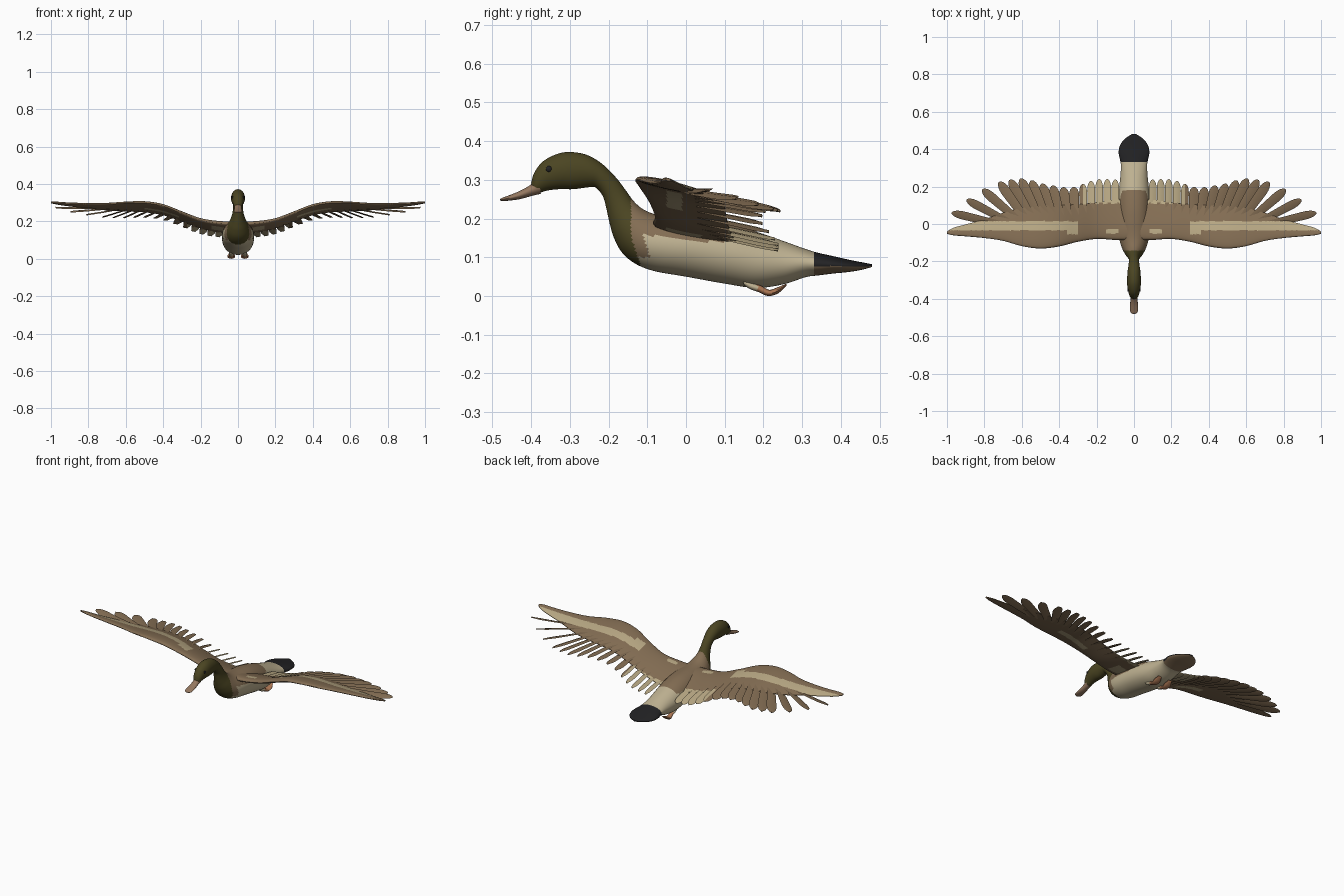
import bpy, bmesh, math

if "Cube" in bpy.data.objects:
    bpy.data.objects.remove(bpy.data.objects["Cube"])

# ---------- colours ----------
def mat(name, hexa):
    lin = [(((int(hexa[i:i + 2], 16) / 255) + 0.055) / 1.055) ** 2.4 for i in (0, 2, 4)]
    m = bpy.data.materials.new(name)
    m.diffuse_color = (*lin, 1)
    m.use_nodes = True
    m.node_tree.nodes["Principled BSDF"].inputs["Base Color"].default_value = m.diffuse_color
    return m

GREEN, CREAM, BROWN, TAN, BLACK, BEAK, FOOT = range(7)
MATS = [mat("olive green", "4B4522"), mat("cream", "BFB292"), mat("brown", "836D53"),
        mat("light tan", "B8A884"), mat("black", "222224"),
        mat("beak brown", "957860"), mat("foot orange", "A87452")]

# ---------- helpers ----------
def curve(rows, x):
    """Smooth interpolation of rows (x, values...) at x."""
    n = len(rows)
    x = min(max(x, rows[0][0]), rows[-1][0])
    i = max(k for k in range(n - 1) if rows[k][0] <= x)
    a, b = rows[i], rows[i + 1]
    p, q = rows[max(i - 1, 0)], rows[min(i + 2, n - 1)]
    d = b[0] - a[0]
    t = (x - a[0]) / d
    out = []
    for k in range(1, len(a)):
        ma = (b[k] - p[k]) / (b[0] - p[0]) * d
        mb = (q[k] - a[k]) / (q[0] - a[0]) * d
        out.append((2*t**3 - 3*t*t + 1) * a[k] + (t**3 - 2*t*t + t) * ma
                   + (3*t*t - 2*t**3) * b[k] + (t**3 - t*t) * mb)
    return out

def skin(name, tubes, rule, mirror=False, angle=50):
    """Bridge the rings of each tube, cap the ends, colour faces by rule(centre, normal)."""
    bm = bmesh.new()
    for rings in tubes:
        vs = [[bm.verts.new(p) for p in ring] for ring in rings]
        n = len(vs[0])
        for r, s in zip(vs, vs[1:]):
            for k in range(n):
                bm.faces.new((r[k], r[(k + 1) % n], s[(k + 1) % n], s[k]))
        bm.faces.new(vs[0][::-1])
        bm.faces.new(vs[-1])
    bmesh.ops.recalc_face_normals(bm, faces=bm.faces)
    bm.normal_update()
    for f in bm.faces:
        f.material_index = rule(f.calc_center_median(), f.normal)
    me = bpy.data.meshes.new(name)
    bm.to_mesh(me)
    bm.free()
    for m in MATS:
        me.materials.append(m)
    ob = bpy.data.objects.new(name, me)
    bpy.context.collection.objects.link(ob)
    bpy.ops.object.select_all(action='DESELECT')
    ob.select_set(True)
    bpy.context.view_layer.objects.active = ob
    bpy.ops.object.shade_smooth_by_angle(angle=math.radians(angle))
    if mirror:
        ob.modifiers.new("mirror", 'MIRROR')
    return ob

def loft(stations, sub=4, sides=32, cx=0):
    """Elliptical rings between top point (y, z) and bottom point (y, z) with a half width."""
    rows = [(i, *s) for i, s in enumerate(stations)]
    rings = []
    for j in range((len(rows) - 1) * sub + 1):
        ty, tz, by, bz, w = curve(rows, j / sub)
        ring = []
        for k in range(sides):
            a = 2 * math.pi * k / sides
            u = (1 + math.cos(a)) / 2
            ring.append((cx + w * math.sin(a), by + (ty - by) * u, bz + (tz - bz) * u))
        rings.append(ring)
    return rings

# ---------- head, neck, body and tail ----------
BODY = [(-.400, .292, -.392, .262, .014), (-.392, .318, -.380, .266, .023),
        (-.370, .347, -.355, .273, .030), (-.335, .366, -.325, .276, .036),
        (-.300, .372, -.290, .276, .037), (-.255, .364, -.250, .281, .034),
        (-.215, .340, -.232, .279, .030), (-.180, .305, -.214, .256, .027),
        (-.155, .272, -.205, .223, .029), (-.135, .245, -.197, .187, .037),
        (-.112, .225, -.186, .150, .050), (-.082, .212, -.165, .112, .064),
        (-.040, .205, -.130, .083, .077), (.020, .201, -.080, .064, .084),
        (.080, .194, .000, .050, .086), (.140, .180, .100, .032, .085),
        (.200, .160, .180, .021, .080), (.260, .139, .250, .030, .073),
        (.310, .121, .310, .049, .070), (.340, .112, .340, .053, .074),
        (.380, .103, .380, .058, .082), (.420, .094, .420, .062, .075),
        (.455, .087, .455, .068, .050), (.480, .082, .480, .075, .012)]

def body_rule(c, n):
    if c.y > .33:
        return BROWN if n.z < -.5 else BLACK
    front = -.142 + max(.15 - c.z, 0) * .35
    if c.y < front:
        return GREEN
    if c.y < front + .032 and c.z > .1:
        return BROWN
    back = c.z > .165 or (n.z > .3 and c.z > .14)
    return BROWN if back and c.y < .18 else CREAM

skin("body", [loft(BODY, sub=10, sides=56)], body_rule)

# ---------- beak and eyes ----------
BILL = [(-.380, .308, -.375, .264, .021), (-.402, .287, -.400, .258, .019),
        (-.430, .271, -.430, .250, .021), (-.460, .259, -.460, .246, .022),
        (-.474, .254, -.474, .245, .017), (-.480, .250, -.480, .247, .007)]
skin("beak", [loft(BILL, sides=20)], lambda c, n: BEAK)

def ball(cx, cy, cz, r, flat):
    rings = []
    for i in range(9):
        a = math.pi * (i + .05) / 8.1
        rings.append([(cx - r * flat * math.cos(a), cy + r * math.sin(a) * math.cos(k * math.pi / 6),
                       cz + r * math.sin(a) * math.sin(k * math.pi / 6)) for k in range(12)])
    return rings

skin("eyes", [ball(.030, -.354, .328, .008, .6)], lambda c, n: BLACK, mirror=True)

# ---------- feet tucked under the tail ----------
LEG = [(.145, .045, .150, .028, .010), (.170, .034, .165, .018, .012), (.195, .026, .188, .010, .012),
       (.215, .016, .212, .000, .017), (.235, .022, .238, .007, .021), (.260, .032, .260, .027, .012)]
skin("feet", [loft(LEG, sides=14, cx=.036)], lambda c, n: CREAM if c.y < .185 else FOOT, mirror=True)

# ---------- wings ----------
# x, leading edge y, trailing edge y, height at y = -0.1, thickness
WING = [(0, -.085, .13, .188, .034), (.1, -.085, .13, .193, .032), (.2, -.080, .115, .211, .028),
        (.3, -.095, .105, .245, .027), (.4, -.120, .100, .278, .027), (.5, -.131, .096, .293, .024),
        (.6, -.118, .085, .295, .020), (.7, -.090, .060, .295, .017), (.8, -.075, .025, .298, .014),
        (.9, -.066, -.002, .303, .011), (.97, -.060, -.022, .309, .009), (1, -.052, -.040, .312, .005)]

def wing_z(x, y):
    return curve(WING, x)[2] - .22 * (y + .1)

def wing_ring(x, n=40):
    le, te, _, th = curve(WING, x)
    top, low = [], []
    for k in range(n + 1):
        c = k / n
        y = le + (te - le) * c
        h = th * math.sqrt(c) * (1 - c) / .385
        z = wing_z(x, y)
        top.append((x, y, z + .65 * h + .0015))
        low.append((x, y, z - .35 * h - .0015))
    return top + low[::-1]

def wing_rule(c, n):
    inner = .06 < c.x < .27 and c.y > .108
    if n.z < 0:                                   # underside: pale patches on brown
        mid = .32 < c.x < .5 and -.05 < c.y < -.01
        root = c.x < .14 and -.05 < c.y < .04
        return TAN if inner or mid or root else BROWN
    hook = .3 < c.x < .36 and -.055 < c.y < .012
    band = .33 < c.x < .98 and -.034 < c.y < .015
    patch = .08 < c.x < .15 and -.05 < c.y < -.028
    return TAN if band or hook or patch or inner else BROWN

skin("wings", [[wing_ring(i / 120) for i in range(121)]], wing_rule, mirror=True)

# ---------- flight feathers ----------
def feather(bx, by, tx, ty, w, n=18):
    d = math.hypot(tx - bx, ty - by)
    px, py = (ty - by) / d, -(tx - bx) / d
    rings = []
    for i in range(n + 1):
        t = 1 - (1 - i / n) ** 1.6
        s = w * (.8 + .2 * min(t / .7, 1))
        if t > .75:
            s *= max(math.sqrt(max(1 - ((t - .75) / .25) ** 2, 0)), .12)
        x, y = bx + (tx - bx) * t, by + (ty - by) * t
        z = wing_z(x, y)
        tw = .006 * s / w                         # slight twist so neighbours overlap
        rings.append([(x + px * s, y + py * s, z - tw), (x, y, z + .004),
                      (x - px * s, y - py * s, z + tw), (x, y, z - .004)])
    return rings

TIPS = [(.1, .238), (.2, .238), (.27, .215), (.34, .195), (.42, .203), (.5, .217), (.6, .243), (.74, .222)]
quills = []
for tx in [.1 + i * .043 for i in range(5)] + [.322 + i * .057 for i in range(8)]:
    quills.append((tx - max(tx - .3, 0) * .33, .03, tx, curve(TIPS, tx)[0], .021 if tx < .3 else .0265))
quills += [(.63, .03, .81, .185, .025), (.67, .01, .895, .13, .023), (.72, 0, .975, .06, .022)]
skin("flight_feathers", [feather(*q) for q in quills],
     lambda c, n: TAN if c.x < .275 and c.y > .108 else BROWN, mirror=True)
